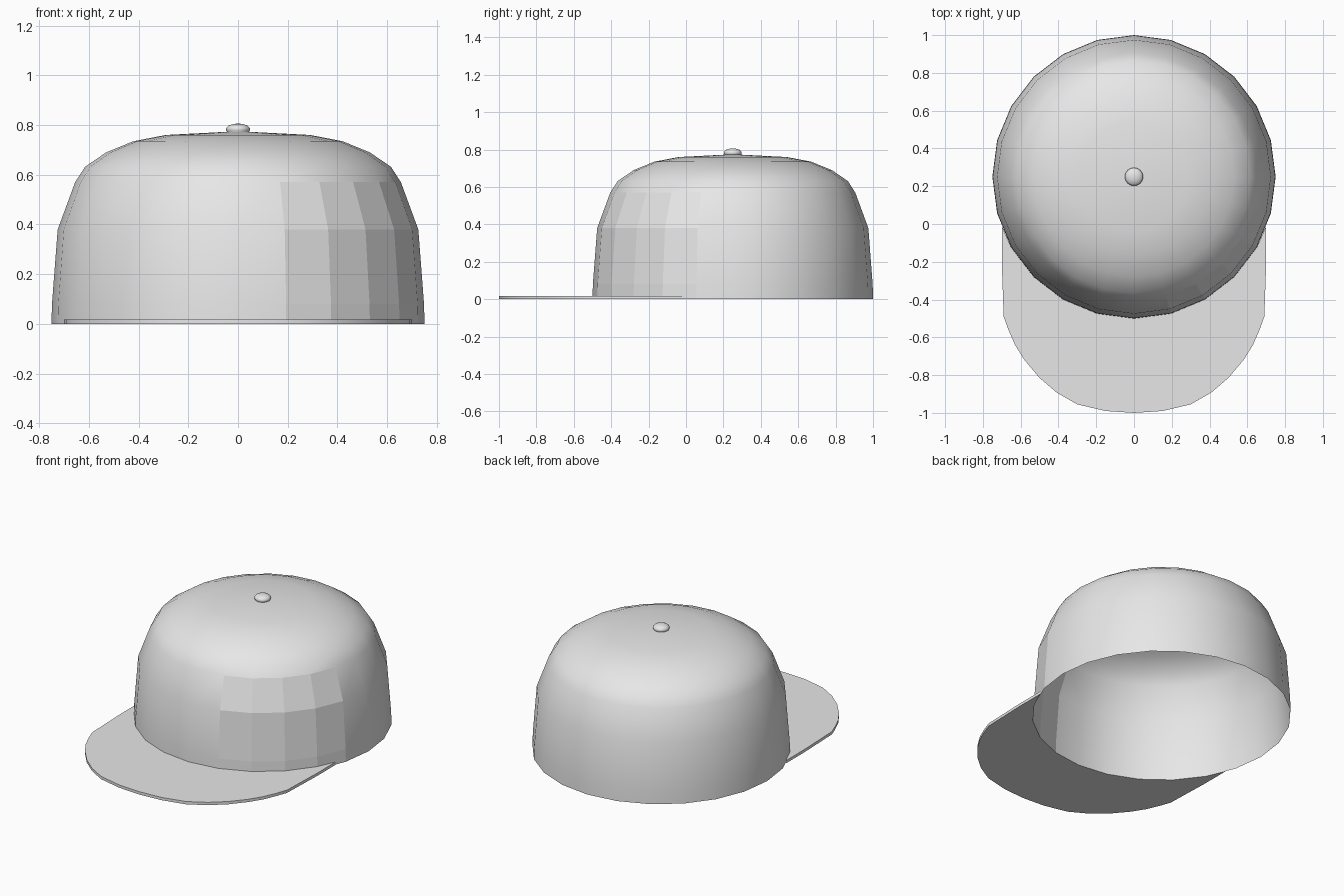
import bpy, bmesh, math

if "Cube" in bpy.data.objects:
    bpy.data.objects.remove(bpy.data.objects["Cube"])

CENTRE_Y = 0.25
SIDES = 24

grey = bpy.data.materials.new("light grey")
grey.diffuse_color = (0.8, 0.8, 0.8, 1)
grey.use_nodes = True
grey.node_tree.nodes["Principled BSDF"].inputs["Base Color"].default_value = grey.diffuse_color


def finish(bm, name, angle):
    """Turn a bmesh into a smooth-by-angle object."""
    bmesh.ops.recalc_face_normals(bm, faces=bm.faces)
    mesh = bpy.data.meshes.new(name)
    bm.to_mesh(mesh)
    bm.free()
    obj = bpy.data.objects.new(name, mesh)
    bpy.context.collection.objects.link(obj)
    mesh.materials.append(grey)
    bpy.ops.object.select_all(action='DESELECT')
    obj.select_set(True)
    bpy.context.view_layer.objects.active = obj
    bpy.ops.object.shade_smooth_by_angle(angle=math.radians(angle))
    return obj


def lathe(profile, sides):
    """Spin (radius, z) points, listed bottom to top; the last is the pole."""
    bm = bmesh.new()
    rings = []
    for r, z in profile[:-1]:
        rings.append([bm.verts.new((r * math.cos(2 * math.pi * i / sides),
                                    CENTRE_Y + r * math.sin(2 * math.pi * i / sides), z))
                      for i in range(sides)])
    pole = bm.verts.new((0, CENTRE_Y, profile[-1][1]))
    for i in range(sides):
        j = (i + 1) % sides
        for a, b in zip(rings, rings[1:]):
            bm.faces.new((a[i], a[j], b[j], b[i]))
        bm.faces.new((rings[-1][i], rings[-1][j], pole))
    return bm


# Crown: open shell, with flat facets on the front right quarter
crown = finish(lathe([(0.75, 0), (0.748, 0.08), (0.725, 0.38), (0.655, 0.57),
                      (0.615, 0.632), (0.53, 0.69), (0.42, 0.735),
                      (0.29, 0.76), (0, 0.775)], SIDES), "crown", 40)
for face in crown.data.polygons:
    c = face.center
    direction = math.degrees(math.atan2(c.y - CENTRE_Y, c.x))
    if -76 < direction < -14 and c.z < 0.6:
        face.use_smooth = False

# Button on top of the crown
finish(lathe([(0.042, 0.768), (0.048, 0.78), (0.048, 0.788), (0.038, 0.798),
              (0.02, 0.804), (0, 0.806)], 24), "top_button", 50)

# Brim: flat plate whose inner edge follows the crown
half = [(0.70, -0.01), (0.70, -0.2), (0.69, -0.49), (0.665, -0.56), (0.63, -0.64),
        (0.58, -0.72), (0.50, -0.815), (0.41, -0.892), (0.30, -0.955),
        (0.15, -0.99)]
outline = half + [(0, -1.0)] + [(-x, y) for x, y in reversed(half)]
for deg in range(-150, -29, 15):
    a = math.radians(deg)
    outline.append((0.75 * math.cos(a), CENTRE_Y + 0.75 * math.sin(a)))
bm = bmesh.new()
base = bm.faces.new([bm.verts.new((x, y, 0)) for x, y in outline])
solid = bmesh.ops.extrude_face_region(bm, geom=[base], use_keep_orig=True)
top = [v for v in solid["geom"] if isinstance(v, bmesh.types.BMVert)]
bmesh.ops.translate(bm, verts=top, vec=(0, 0, 0.018))
finish(bm, "brim", 30)
